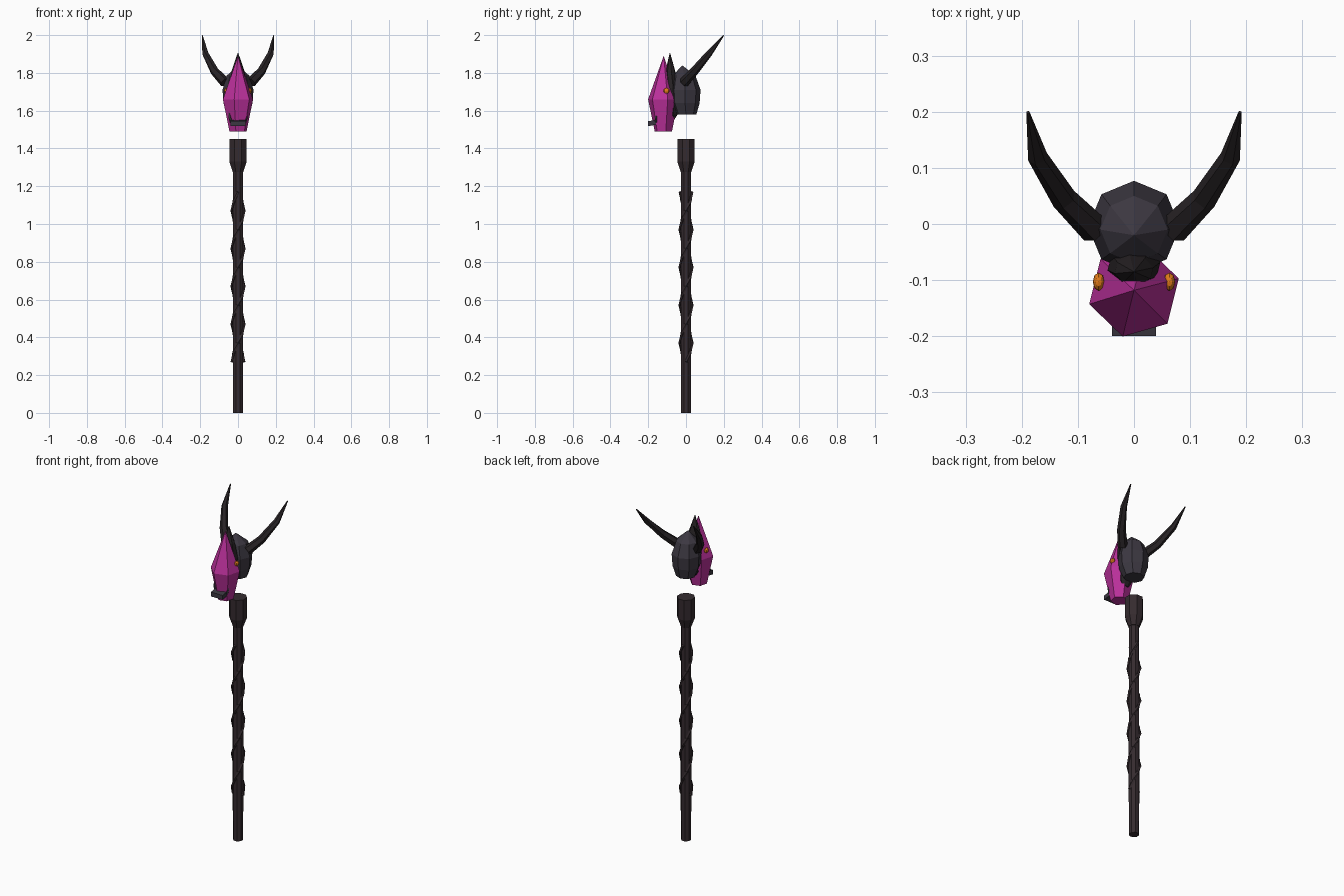
import bpy, bmesh
from math import sin, cos, pi, radians
from mathutils import Vector

if "Cube" in bpy.data.objects:
    bpy.data.objects.remove(bpy.data.objects["Cube"])


def material(name, rgb):
    m = bpy.data.materials.new(name)
    m.diffuse_color = (*rgb, 1)
    m.use_nodes = True
    m.node_tree.nodes["Principled BSDF"].inputs["Base Color"].default_value = m.diffuse_color
    return m


WOOD = material("dark_wood", (0.035, 0.024, 0.028))
BONE = material("dark_bone", (0.045, 0.039, 0.053))
HORN = material("black_horn", (0.02, 0.016, 0.018))
MAGENTA = material("magenta", (0.5, 0.03, 0.33))
ORANGE = material("orange", (0.75, 0.2, 0.01))


def make_object(name, bm, mat):
    bmesh.ops.recalc_face_normals(bm, faces=bm.faces)
    me = bpy.data.meshes.new(name)
    bm.to_mesh(me)
    bm.free()
    me.materials.append(mat)
    ob = bpy.data.objects.new(name, me)
    bpy.context.collection.objects.link(ob)
    return ob


def bridge(bm, rings):
    """Skin a list of vertex rings and cap both ends."""
    n = len(rings[0])
    for a, b in zip(rings, rings[1:]):
        for i in range(n):
            j = (i + 1) % n
            bm.faces.new((a[i], a[j], b[j], b[i]))
    bm.faces.new(rings[0])
    bm.faces.new(rings[-1])
    bmesh.ops.remove_doubles(bm, verts=bm.verts, dist=0.0004)


def stack(name, profile, sides, mat, turn=0, squash=1):
    """Low-poly upright body from (radius, z, y centre) levels."""
    bm = bmesh.new()
    rings = []
    for r, z, y in profile:
        r = max(r, 0.0001)
        rings.append([bm.verts.new((r * cos(turn + 2 * pi * i / sides),
                                    y + squash * r * sin(turn + 2 * pi * i / sides), z))
                      for i in range(sides)])
    bridge(bm, rings)
    return make_object(name, bm, mat)


def tube(name, points, radii, sides, mat):
    bm = bmesh.new()
    pts = [Vector(p) for p in points]
    rings = []
    for k, p in enumerate(pts):
        d = (pts[min(k + 1, len(pts) - 1)] - pts[max(k - 1, 0)]).normalized()
        u = d.cross(Vector((0, 0, 1))).normalized()
        v = d.cross(u)
        rings.append([bm.verts.new(p + radii[k] * (u * cos(2 * pi * i / sides) + v * sin(2 * pi * i / sides)))
                      for i in range(sides)])
    bridge(bm, rings)
    return make_object(name, bm, mat)


# shaft with flared collar
stack("shaft", [(0.028, 0, 0), (0.03, 0.3, 0), (0.028, 1.3, 0)], 8, WOOD, pi / 8)
stack("collar", [(0.03, 1.275, 0), (0.05, 1.33, 0), (0.05, 1.45, 0)], 8, WOOD, pi / 8)

# two vines wound around the shaft
for n in range(2):
    path = []
    for k in range(19):
        a = n * pi + k * pi / 4
        path.append((0.031 * cos(a), 0.031 * sin(a), 0.27 + 0.05 * k))
    tube(f"vine_{n + 1}", path, [0.009] * len(path), 5, WOOD)

# skull, crest and magenta mask
stack("skull", [(0.055, 1.58, 0), (0.077, 1.64, -0.005), (0.082, 1.71, -0.005),
                (0.06, 1.785, -0.01), (0, 1.84, -0.02)], 8, BONE, pi / 8 * 0)
stack("crest", [(0.02, 1.555, -0.075), (0.035, 1.58, -0.07), (0.048, 1.72, -0.075),
                (0.035, 1.81, -0.083), (0, 1.91, -0.085)], 8, HORN, 0.2, 0.75)
stack("mask", [(0.047, 1.49, -0.12), (0.083, 1.66, -0.12), (0, 1.89, -0.118)],
      6, MAGENTA, radians(16))

# mouth bar
bm = bmesh.new()
bmesh.ops.create_cube(bm, size=1)
for v in bm.verts:
    v.co = (v.co.x * 0.078, -0.168 + v.co.y * 0.064, 1.537 + v.co.z * 0.026 + v.co.y * 0.012)
make_object("mouth_bar", bm, BONE)

# horns, eyes and tusks on both sides
for s, side in ((1, "right"), (-1, "left")):
    tube(f"horn_{side}", [(s * 0.07, -0.01, 1.75), (s * 0.125, 0.045, 1.81),
                          (s * 0.172, 0.12, 1.9), (s * 0.189, 0.199, 1.998)],
         [0.027, 0.023, 0.018, 0.003], 6, HORN)
    bm = bmesh.new()
    bmesh.ops.create_uvsphere(bm, u_segments=8, v_segments=6, radius=0.015)
    for v in bm.verts:
        v.co = (s * 0.063 + v.co.x * 0.7, -0.103 + v.co.y * 1.1, 1.705 + v.co.z)
    make_object(f"eye_{side}", bm, ORANGE)
    tube(f"tusk_{side}", [(s * 0.036, -0.157, 1.54), (s * 0.043, -0.157, 1.565),
                          (s * 0.046, -0.154, 1.592)], [0.009, 0.008, 0.003], 5, BONE)
